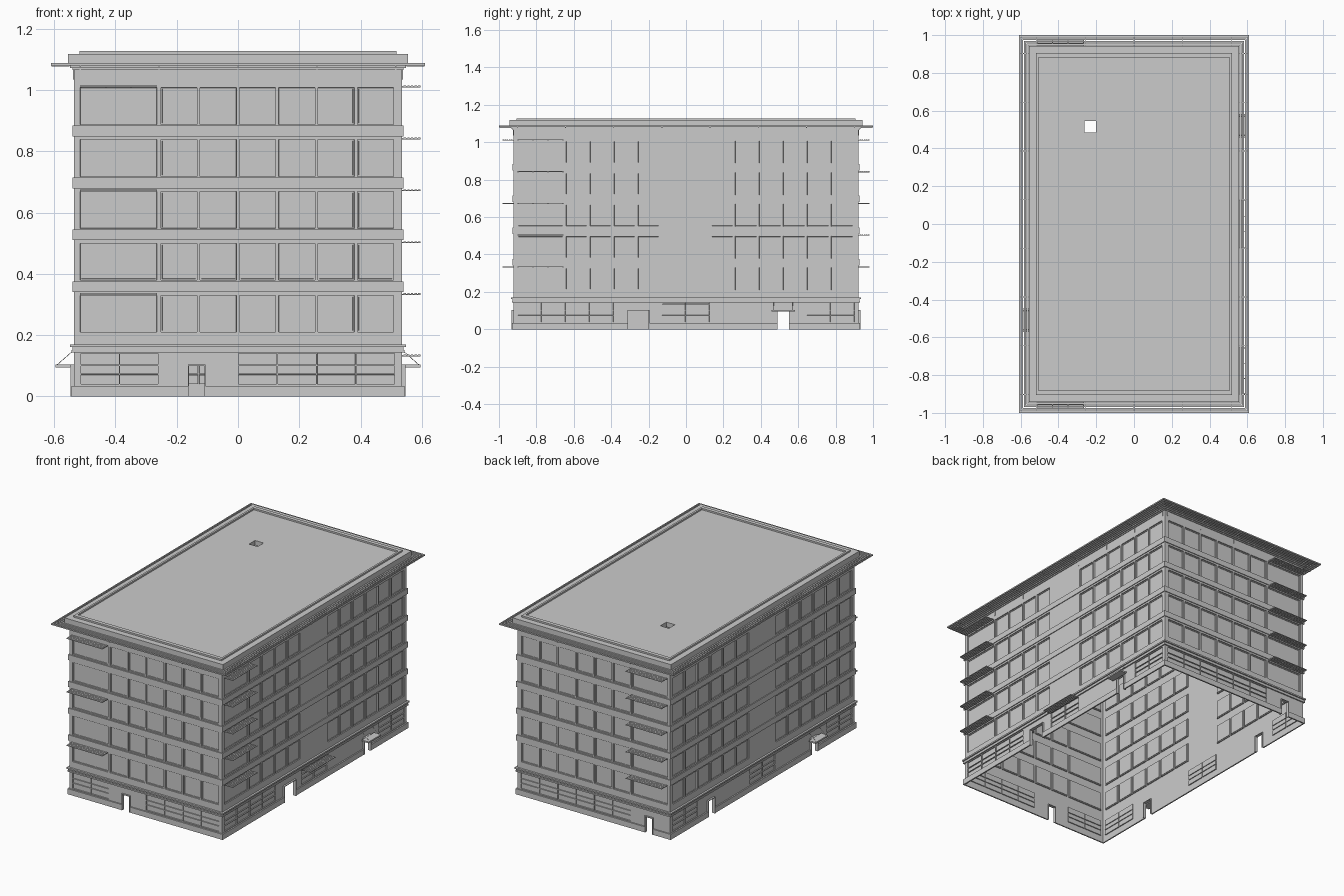
import bpy, bmesh
from mathutils import Vector

cube = bpy.data.objects.get("Cube")
if cube:
    bpy.data.objects.remove(cube, do_unlink=True)

HX, HY = 0.535, 0.922          # half size of the wall shell
STOREYS, RISE = 5, 0.1695      # upper floors and their height
MODULE = 0.1283                # window spacing

concrete = bpy.data.materials.new("pale_grey")
concrete.use_nodes = True
GREY = (0.6, 0.6, 0.6, 1)
concrete.diffuse_color = GREY
concrete.node_tree.nodes["Principled BSDF"].inputs["Base Color"].default_value = GREY


def finish(name, bm):
    mesh = bpy.data.meshes.new(name)
    bm.to_mesh(mesh)
    bm.free()
    mesh.materials.append(concrete)
    obj = bpy.data.objects.new(name, mesh)
    bpy.context.collection.objects.link(obj)
    return obj


def add_box(bm, lo, hi):
    verts = bmesh.ops.create_cube(bm, size=1)["verts"]
    for v in verts:
        v.co = Vector([(a + b) / 2 + c * (b - a) for a, b, c in zip(lo, hi, v.co)])


def ring(name, outer, inner, z0, z1):
    """Rectangular mitred frame with square section."""
    bm = bmesh.new()
    loops = []
    for (x, y), z in ((outer, z0), (outer, z1), (inner, z1), (inner, z0)):
        loops.append([bm.verts.new((sx * x, sy * y, z))
                      for sx, sy in ((-1, -1), (1, -1), (1, 1), (-1, 1))])
    for k in range(4):
        a, b = loops[k], loops[(k + 1) % 4]
        for i in range(4):
            j = (i + 1) % 4
            bm.faces.new((a[i], a[j], b[j], b[i]))
    bmesh.ops.recalc_face_normals(bm, faces=bm.faces)
    return finish(name, bm)


def wall_ring(name, out, z0, z1):
    return ring(name, (HX + out, HY + out), (HX + 0.001, HY + 0.001), z0, z1)


def point(side, u, z, d=0.0):
    """Wall coordinates: u along the wall, d outwards."""
    axis, s = side
    return Vector((u, s * (HY + d), z)) if axis == "y" else Vector((s * (HX + d), u, z))


def wall_box(bm, side, u0, u1, z0, z1, d0, d1):
    a, b = point(side, u0, z0, d0), point(side, u1, z1, d1)
    add_box(bm, [min(p) for p in zip(a, b)], [max(p) for p in zip(a, b)])


def wall_grid(bm, side, half, spans, rows, z0, z1, doors=(), door_top=0):
    """Sheet of wall with recessed panes at spans x rows and door openings."""
    us = sorted({-half, half, *(u for s in list(spans) + list(doors) for u in s)})
    zs = sorted({z0, z1, *(z for r in rows for z in r)})
    inside = lambda a, b, sets: any(p <= a and b <= q for p, q in sets)
    out = point(side, 0, 0, 1) - point(side, 0, 0)
    verts, panes = {}, []
    for ua, ub in zip(us, us[1:]):
        for za, zb in zip(zs, zs[1:]):
            if zb <= door_top and inside(ua, ub, doors):
                continue
            keys = ((ua, za), (ub, za), (ub, zb), (ua, zb))
            face = bm.faces.new([verts.setdefault(k, None) or verts.update(
                {k: bm.verts.new(point(side, *k))}) or verts[k] for k in keys])
            face.normal_update()
            if face.normal.dot(out) < 0:
                face.normal_flip()
            if inside(ua, ub, spans) and inside(za, zb, rows):
                panes.append(face)
    bmesh.ops.inset_individual(bm, faces=panes, thickness=0.0005, depth=-0.006)
    if not doors:
        bmesh.ops.inset_individual(bm, faces=panes, thickness=0.006, depth=0)
        bmesh.ops.inset_individual(bm, faces=panes, thickness=0.0005, depth=-0.003)


def run(start, count, gap=0.005):
    return [(start + i * MODULE + gap, start + (i + 1) * MODULE - gap) for i in range(count)]


FRONT, BACK, LEFT, RIGHT = ("y", -1), ("y", 1), ("x", 1), ("x", -1)
end_spans = [(-0.515, -0.265)] + run(-0.257, 6)
left_spans = [(-0.9, -0.655)] + run(-0.65, 4) + run(0.13, 6)
right_spans = run(-0.9, 6) + run(0.13, 6)
# side, half width, upper windows, shopfront panes, doors, storeys with sunshades
SIDES = {
    "front": (FRONT, HX, end_spans, run(-0.515, 2, .002) + run(0, 4, .002),
              [(-0.16, -0.11)], (0, 2, 4)),
    "back": (BACK, HX, end_spans, run(-0.257, 6, .002), [(-0.415, -0.365)], range(5)),
    "left": (LEFT, HY, left_spans, run(-0.9, 4, .002) + run(-0.13, 2, .002) + run(0.645, 2, .002),
             [(-0.31, -0.2), (0.49, 0.55)], range(5)),
    "right": (RIGHT, HY, right_spans, run(-0.9, 2, .002) + run(-0.13, 2, .002) + run(0.645, 2, .002),
              [(-0.54, -0.48), (0.49, 0.55)], ()),
}
DOOR_TOP = 0.1


def sunshade(bm, side, u0, u1, z):
    for i in range(5):
        d = 0.006 + i * 0.0115
        wall_box(bm, side, u0, u1, z - 0.002, z + 0.002, d, d + 0.008)
    for i in range(4):
        u = u0 + (u1 - u0 - 0.004) * i / 3
        wall_box(bm, side, u, u + 0.004, z - 0.004, z, 0, 0.06)


for name, (side, half, spans, shop, doors, shades) in SIDES.items():
    # Wall shell: ground floor and upper storeys
    bm = bmesh.new()
    wall_grid(bm, side, half, shop, [(0.04, 0.071), (0.075, 0.1), (0.104, 0.14)],
              0, 0.17, doors, DOOR_TOP)
    for i in range(STOREYS):
        z = 0.17 + i * RISE
        top = 1.07 if i == STOREYS - 1 else z + RISE
        wall_grid(bm, side, half, spans, [(z + 0.04, z + 0.16)], z, top)
    finish(name + "_wall", bm)

    # Plinth and door surrounds, broken at the doors
    bm = bmesh.new()
    edges = [-half - 0.009, *(u for d in doors for u in d), half + 0.009]
    for a, b in zip(edges[::2], edges[1::2]):
        wall_box(bm, side, a, b, 0, 0.035, 0.001, 0.009)
    for a, b in doors:
        for u in (a - 0.004, b):
            wall_box(bm, side, u, u + 0.004, 0, DOOR_TOP, -0.008, 0.011)
        wall_box(bm, side, a - 0.004, b + 0.004, DOOR_TOP, DOOR_TOP + 0.004, -0.008, 0.011)
    finish(name + "_plinth", bm)

    # Frieze joints and cornice brackets
    bm = bmesh.new()
    count = round(2 * half / (2 * MODULE))
    for i in range(count + 1):
        u = -half + 0.02 + i * (2 * half - 0.04) / count
        wall_box(bm, side, u - 0.002, u + 0.002, 1.035, 1.068, 0, 0.003)
        wall_box(bm, side, u - 0.002, u + 0.002, 1.077, 1.083, 0.015, 0.074)
    finish(name + "_brackets", bm)

    # Slatted sunshades over the end bay
    if shades:
        bm = bmesh.new()
        for i in shades:
            sunshade(bm, side, *spans[0], 0.335 + i * RISE)
        if side == LEFT:
            sunshade(bm, side, -0.125, 0.125, 0.135)
        finish(name + "_sunshades", bm)

# Door canopies with tie rods
for name, side, u in (("left", LEFT, 0.52), ("right", RIGHT, -0.51)):
    bm = bmesh.new()
    wall_box(bm, side, u - 0.062, u + 0.062, 0.095, 0.104, 0.012, 0.06)
    finish(name + "_canopy", bm)
    for k in (-1, 1):
        curve = bpy.data.curves.new(name + "_tie_rod", "CURVE")
        curve.dimensions = "3D"
        curve.bevel_depth = 0.001
        curve.bevel_resolution = 0
        line = curve.splines.new("POLY")
        line.points.add(1)
        for p, (z, d) in zip(line.points, ((0.104, 0.055), (0.145, 0.008))):
            p.co = (*point(side, u + k * 0.05, z, d), 1)
        curve.materials.append(concrete)
        bpy.context.collection.objects.link(bpy.data.objects.new(name + "_tie_rod", curve))

# Ledge above the ground floor and spandrel bands
wall_ring("ledge_lower", 0.009, 0.143, 0.152)
wall_ring("ledge_middle", 0.005, 0.152, 0.161)
wall_ring("ledge_upper", 0.013, 0.161, 0.17)
for i in range(1, STOREYS):
    z = 0.17 + i * RISE
    wall_ring("spandrel_band", 0.006, z + 0.001, z + 0.036)

# Cornice: stepped soffit and open concentric slats
for i in range(3):
    wall_ring("soffit_step", 0.006 + i * 0.007, 1.066 + i * 0.007, 1.073 + i * 0.007)
for i in range(4):
    d = 0.024 + i * 0.014
    ring("cornice_slat", (HX + d + 0.009, HY + d + 0.009), (HX + d, HY + d), 1.082, 1.087)
ring("cornice_edge", (0.61, 1.0), (0.604, 0.994), 1.081, 1.089)

# Parapet and roof
ring("parapet", (0.555, 0.943), (0.506, 0.882), 1.087, 1.118)
ring("parapet_cap", (0.518, 0.906), (0.506, 0.882), 1.118, 1.128)

bm = bmesh.new()
x0, x1, y0, y1 = -0.262, -0.202, 0.485, 0.545   # roof hatch opening
RX, RY, RZ = 0.506, 0.882, 1.118
for lo, hi in (((-RX, -RY), (RX, y0)), ((-RX, y1), (RX, RY)),
               ((-RX, y0), (x0, y1)), ((x1, y0), (RX, y1))):
    add_box(bm, (*lo, RZ - 0.03), (*hi, RZ))
finish("roof_slab", bm)
